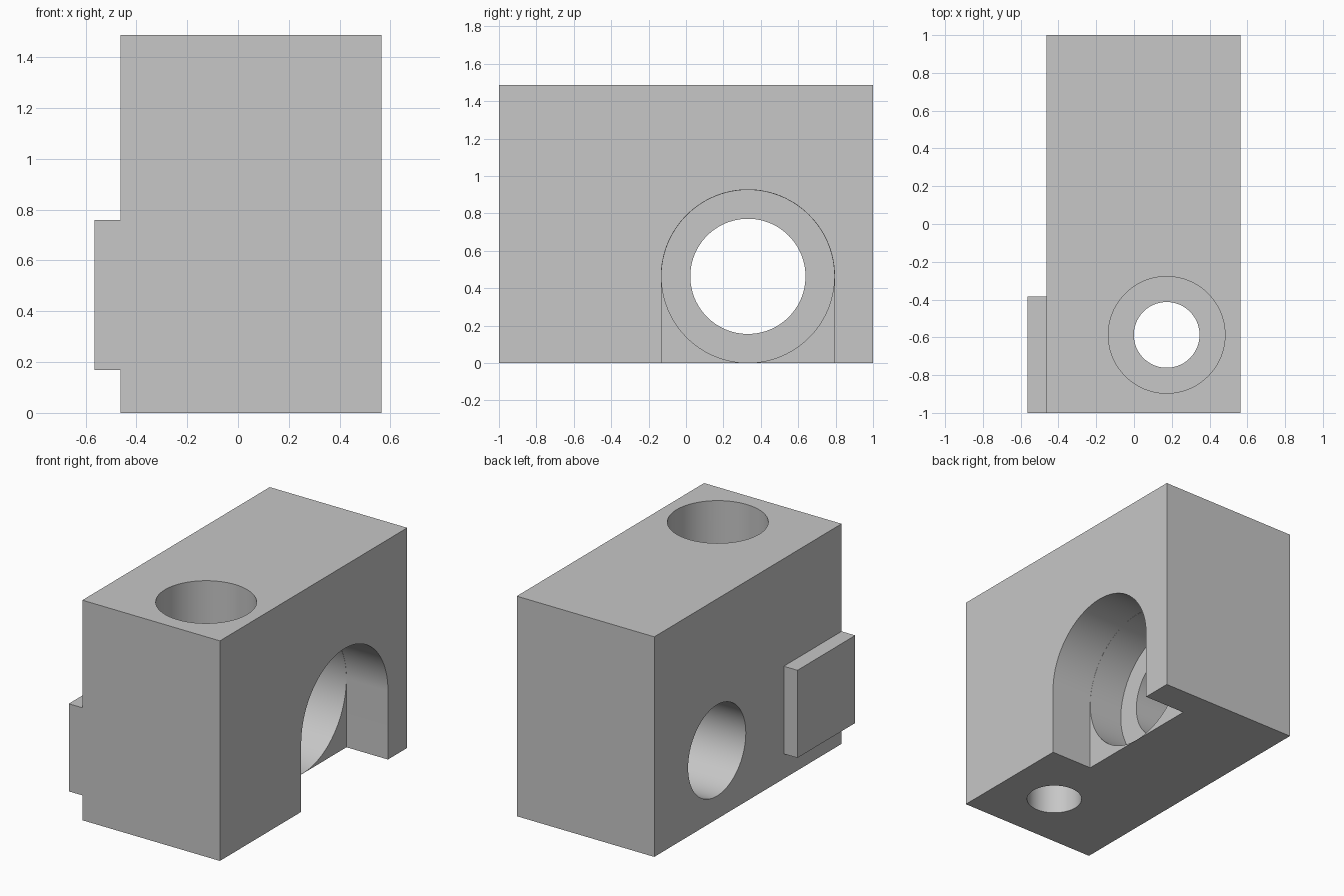
import bpy, bmesh, math
from mathutils import Vector

if "Cube" in bpy.data.objects:
    bpy.data.objects.remove(bpy.data.objects["Cube"], do_unlink=True)

grey = bpy.data.materials.new("light grey")
grey.use_nodes = True
grey.diffuse_color = (0.57, 0.57, 0.57, 1)
grey.node_tree.nodes["Principled BSDF"].inputs["Base Color"].default_value = grey.diffuse_color


def prism(name, outline, axis, low, high):
    """Extrude a 2D outline: (y, z) along x, or (x, y) along z."""
    place = (lambda p, h: (h, *p)) if axis == "x" else (lambda p, h: (*p, h))
    bm = bmesh.new()
    face = bm.faces.new([bm.verts.new(place(p, low)) for p in outline])
    grown = bmesh.ops.extrude_face_region(bm, geom=[face])["geom"]
    bmesh.ops.translate(bm, vec=Vector(place((0, 0), high - low)),
                        verts=[v for v in grown if isinstance(v, bmesh.types.BMVert)])
    bmesh.ops.recalc_face_normals(bm, faces=bm.faces)
    mesh = bpy.data.meshes.new(name)
    bm.to_mesh(mesh)
    bm.free()
    mesh.materials.append(grey)
    obj = bpy.data.objects.new(name, mesh)
    bpy.context.collection.objects.link(obj)
    return obj


def rect(a0, a1, b0, b1):
    return [(a0, b0), (a1, b0), (a1, b1), (a0, b1)]


def arc(centre, radius, sweep=2 * math.pi, steps=96):
    count = steps if sweep > 6 else steps + 1
    return [(centre[0] + radius * math.cos(sweep * i / steps),
             centre[1] + radius * math.sin(sweep * i / steps)) for i in range(count)]


def combine(target, tool, operation):
    mod = target.modifiers.new(tool.name, "BOOLEAN")
    mod.object, mod.operation, mod.solver = tool, operation, "EXACT"
    bpy.context.view_layer.objects.active = target
    bpy.ops.object.modifier_apply(modifier=mod.name)
    bpy.data.objects.remove(tool, do_unlink=True)


LEFT, RIGHT, TOP = 0.565, -0.463, 1.487
bore = (0.331, 0.4635)
bolt = (0.173, -0.587)

# Main block with the side tab
block = prism("block", rect(RIGHT, LEFT, -1, 1), "z", 0, TOP)
combine(block, prism("side_tab", rect(-1, -0.383, 0.168, 0.76), "x", -0.565, RIGHT + 0.05), "UNION")

# Arched slot open at the bottom, then a round recess and a through hole
arch = [(bore[0] + 0.463, -0.1)] + arc(bore, 0.463, math.pi, 64) + [(bore[0] - 0.463, -0.1)]
combine(block, prism("arched_slot", arch, "x", 0.255, LEFT + 0.1), "DIFFERENCE")
combine(block, prism("round_recess", arc(bore, 0.462), "x", 0, 0.3), "DIFFERENCE")
combine(block, prism("cross_hole", arc(bore, 0.308), "x", RIGHT - 0.1, 0.1), "DIFFERENCE")

# Counterbored bolt hole
combine(block, prism("bolt_counterbore", arc(bolt, 0.309), "z", 0.64, TOP + 0.1), "DIFFERENCE")
combine(block, prism("bolt_hole", arc(bolt, 0.174), "z", -0.1, 0.7), "DIFFERENCE")

# Smooth the round walls and keep the edges crisp
bpy.ops.object.select_all(action="DESELECT")
block.select_set(True)
bpy.context.view_layer.objects.active = block
bpy.ops.object.shade_smooth_by_angle(angle=math.radians(30))
